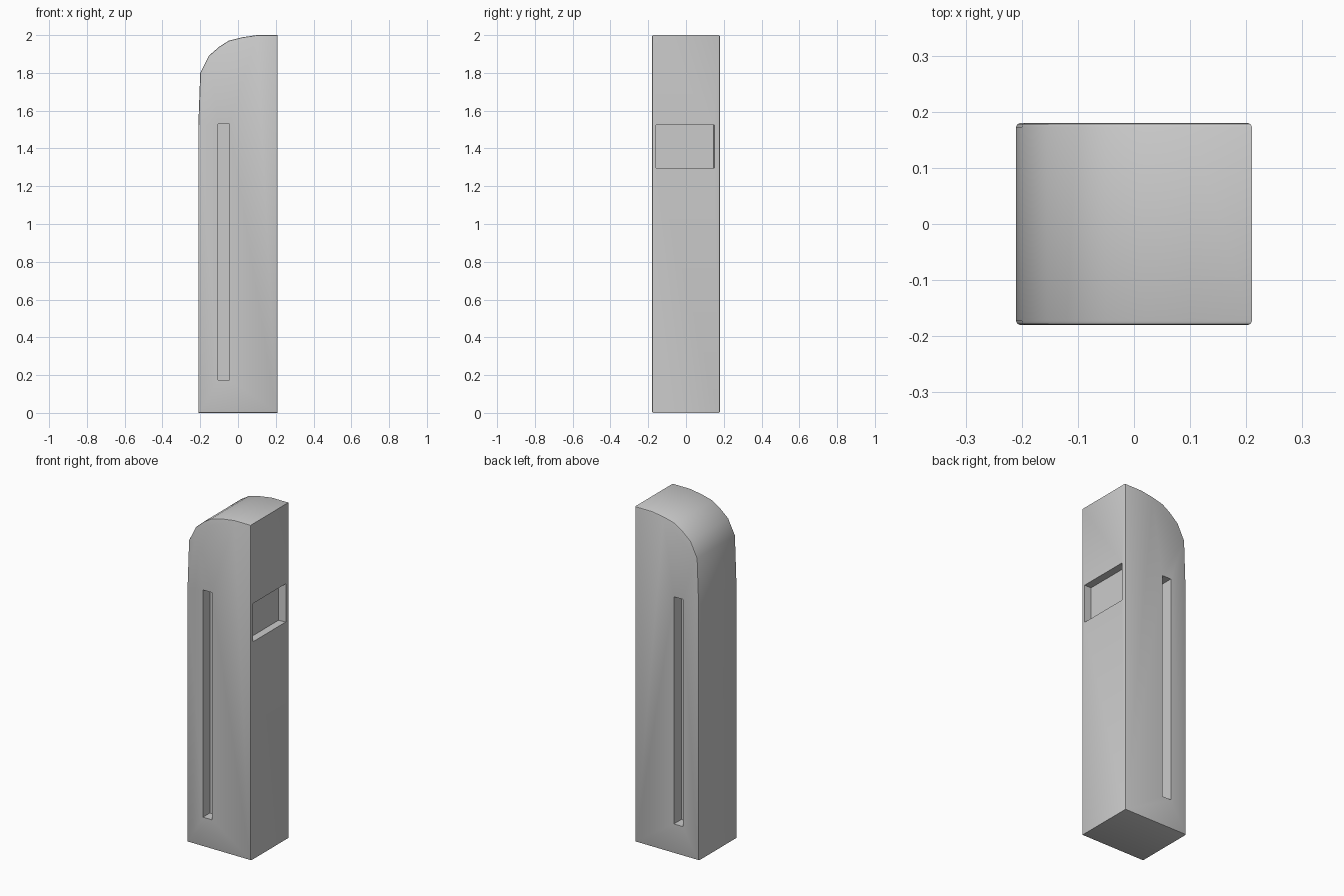
import bpy, bmesh

if "Cube" in bpy.data.objects:
    bpy.data.objects.remove(bpy.data.objects["Cube"])

HALF_Y = 0.18
# Side outline (x, z): straight back, rounded shoulder
PROFILE = [(-0.21, 0), (0.21, 0), (0.21, 2.0), (0.1, 2.0), (0.02, 1.988), (-0.05, 1.97),
           (-0.1, 1.938), (-0.155, 1.89), (-0.2, 1.8), (-0.21, 1.52)]


def finish(name, bm):
    bmesh.ops.recalc_face_normals(bm, faces=bm.faces[:])
    mesh = bpy.data.meshes.new(name)
    bm.to_mesh(mesh)
    bm.free()
    obj = bpy.data.objects.new(name, mesh)
    bpy.context.collection.objects.link(obj)
    return obj


def box_cutter(name, lo, hi):
    bm = bmesh.new()
    bmesh.ops.create_cube(bm, size=1)
    for v in bm.verts:
        v.co = [lo[i] if v.co[i] < 0 else hi[i] for i in range(3)]
    obj = finish(name, bm)
    obj.hide_render = True
    return obj


# Main body: extruded outline with softened front and back rims
bm = bmesh.new()
face = bm.faces.new([bm.verts.new((x, -HALF_Y, z)) for x, z in PROFILE])
ext = bmesh.ops.extrude_face_region(bm, geom=[face])
for v in ext["geom"]:
    if isinstance(v, bmesh.types.BMVert):
        v.co.y = HALF_Y
bmesh.ops.recalc_face_normals(bm, faces=bm.faces[:])
rims = [e for e in bm.edges if abs(e.verts[0].co.y - e.verts[1].co.y) < 1e-5]
bmesh.ops.bevel(bm, geom=rims, offset=0.007, segments=2, profile=0.5, affect='EDGES')
body = finish("kiosk_body", bm)

# Long slots on both wide sides
cutters = [
    box_cutter("front_slot_cutter", (-0.105, -0.3, 0.175), (-0.046, -HALF_Y + 0.065, 1.53)),
    box_cutter("back_slot_cutter", (-0.105, HALF_Y - 0.07, 0.175), (-0.046, 0.3, 1.53)),
]
# Screen recess on the narrow side, slightly tapered inwards
recess = box_cutter("screen_recess_cutter", (0.165, -0.158, 1.297), (0.26, 0.156, 1.525))
for v in recess.data.vertices:
    if v.co.x < 0.2 and v.co.y > 0:
        v.co.y = 0.145
cutters.append(recess)

for cutter in cutters:
    mod = body.modifiers.new(cutter.name, 'BOOLEAN')
    mod.operation = 'DIFFERENCE'
    mod.solver = 'EXACT'
    mod.object = cutter

# Apply the cuts, drop the cutters, smooth the shoulder
bpy.context.view_layer.objects.active = body
body.select_set(True)
for mod in list(body.modifiers):
    bpy.ops.object.modifier_apply(modifier=mod.name)
for cutter in cutters:
    bpy.data.objects.remove(cutter, do_unlink=True)
bpy.ops.object.shade_smooth_by_angle(angle=0.6)
